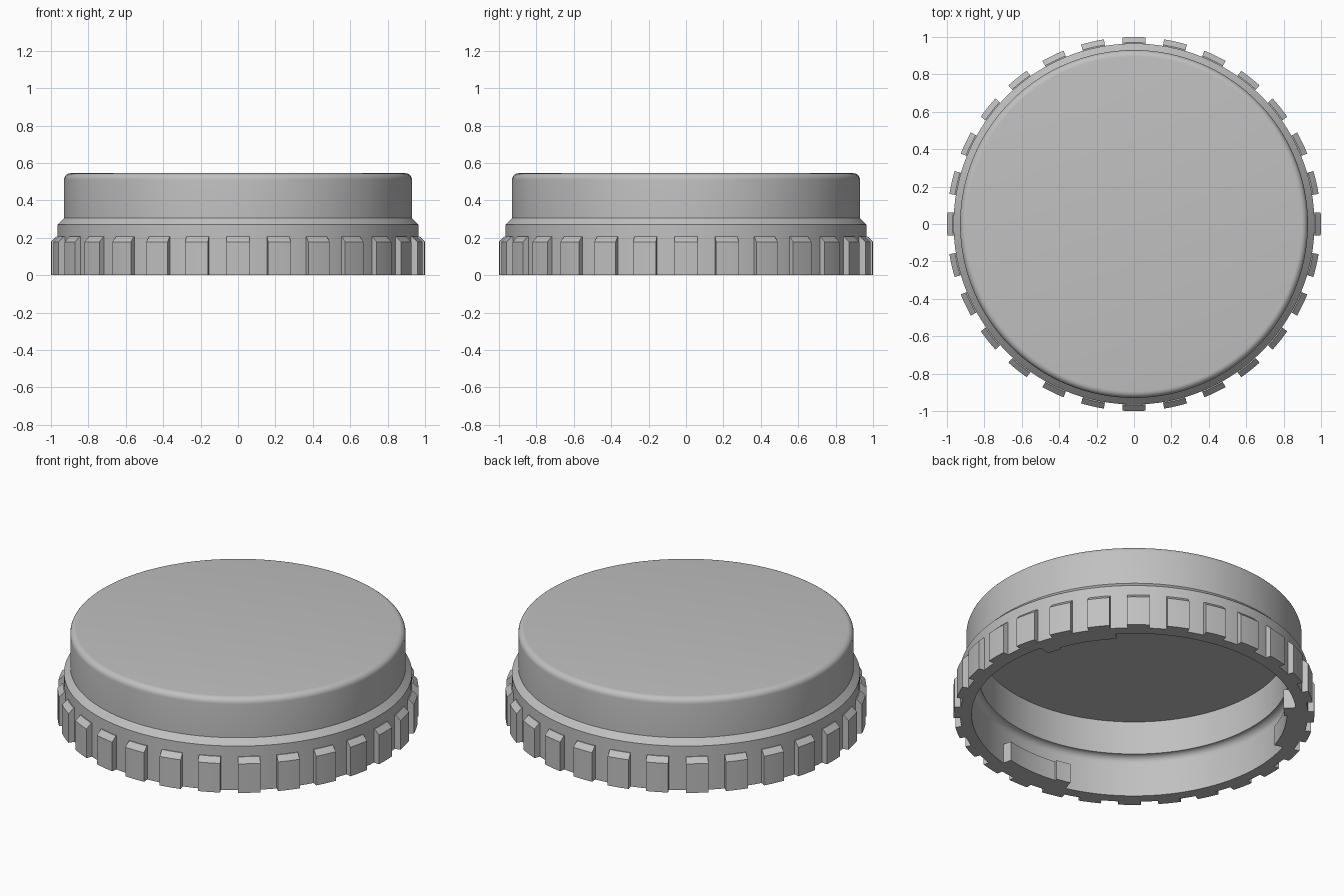
import bpy
import bmesh
from math import radians, cos, sin, pi
from mathutils import Matrix, Vector

if "Cube" in bpy.data.objects:
    bpy.data.objects.remove(bpy.data.objects["Cube"], do_unlink=True)

GREY = (0.53, 0.53, 0.53, 1.0)
grey = bpy.data.materials.new("grey plastic")
grey.use_nodes = True
grey.diffuse_color = GREY
grey.node_tree.nodes["Principled BSDF"].inputs["Base Color"].default_value = GREY


def finish(bm, name):
    """Turn a bmesh into a named, smooth-shaded grey object."""
    bmesh.ops.remove_doubles(bm, verts=bm.verts, dist=1e-5)
    bmesh.ops.recalc_face_normals(bm, faces=bm.faces)
    mesh = bpy.data.meshes.new(name)
    bm.to_mesh(mesh)
    bm.free()
    mesh.materials.append(grey)
    obj = bpy.data.objects.new(name, mesh)
    bpy.context.collection.objects.link(obj)
    bpy.ops.object.select_all(action='DESELECT')
    obj.select_set(True)
    bpy.context.view_layer.objects.active = obj
    bpy.ops.object.shade_smooth_by_angle(angle=radians(30))
    return obj


def fillet(cr, cz, radius, start, end, steps=6):
    """Points of a rounded corner in the (radius, height) plane."""
    angles = [radians(start + (end - start) * i / steps) for i in range(steps + 1)]
    return [(cr + radius * cos(a), cz + radius * sin(a)) for a in angles]


def sweep_block(bm, profile, mid, width, steps):
    """Closed (radius, height) profile swept over a short arc, with end caps."""
    first = radians(mid - width / 2)
    ring = [bm.verts.new((r * cos(first), r * sin(first), z)) for r, z in profile]
    bm.faces.new(ring)
    rings = [ring]
    for s in range(steps):
        turn = Matrix.Rotation(radians(width) * (s + 1) / steps, 3, 'Z')
        rings.append([bm.verts.new(turn @ v.co) for v in ring])
    for a, b in zip(rings, rings[1:]):
        for i in range(len(ring)):
            j = (i + 1) % len(ring)
            bm.faces.new((a[i], a[j], b[j], b[i]))
    bm.faces.new(rings[-1][::-1])


# Hollow cap shell, turned from one section
section = [(0, 0.545)]
section += fillet(0.895, 0.51, 0.035, 90, 0)
section += [(0.93, 0.305), (0.965, 0.27), (0.965, 0), (0.9, 0)]
section += fillet(0.86, 0.205, 0.04, 0, 90)
section += [(0.86, 0.45), (0, 0.45)]
bm = bmesh.new()
verts = [bm.verts.new((r, 0, z)) for r, z in section]
edges = [bm.edges.new(pair) for pair in zip(verts, verts[1:])]
bmesh.ops.spin(bm, geom=verts + edges, cent=(0, 0, 0), axis=(0, 0, 1),
               angle=2 * pi, steps=128, use_merge=False)
finish(bm, "cap_shell")

# Grip ribs around the skirt
RIBS = 28
rib_profile = [(0.95, 0), (1.0, 0), (1.0, 0.178), (0.97, 0.207), (0.95, 0.207)]
bm = bmesh.new()
for i in range(RIBS):
    sweep_block(bm, rib_profile, 90 + 360 * i / RIBS, 7.2, 4)
finish(bm, "grip_ribs")

# Three bayonet tabs inside the skirt, each with a deeper stop at one end
def tab_profile(inner):
    return [(inner, 0), (0.91, 0), (0.91, 0.12), (inner, 0.12)]


tabs, stops = bmesh.new(), bmesh.new()
for i in range(3):
    turn = 120 * i
    sweep_block(tabs, tab_profile(0.848), 32 + turn, 23, 10)
    sweep_block(stops, tab_profile(0.832), 18 + turn, 6, 3)
finish(tabs, "bayonet_tabs")
finish(stops, "bayonet_stops")
